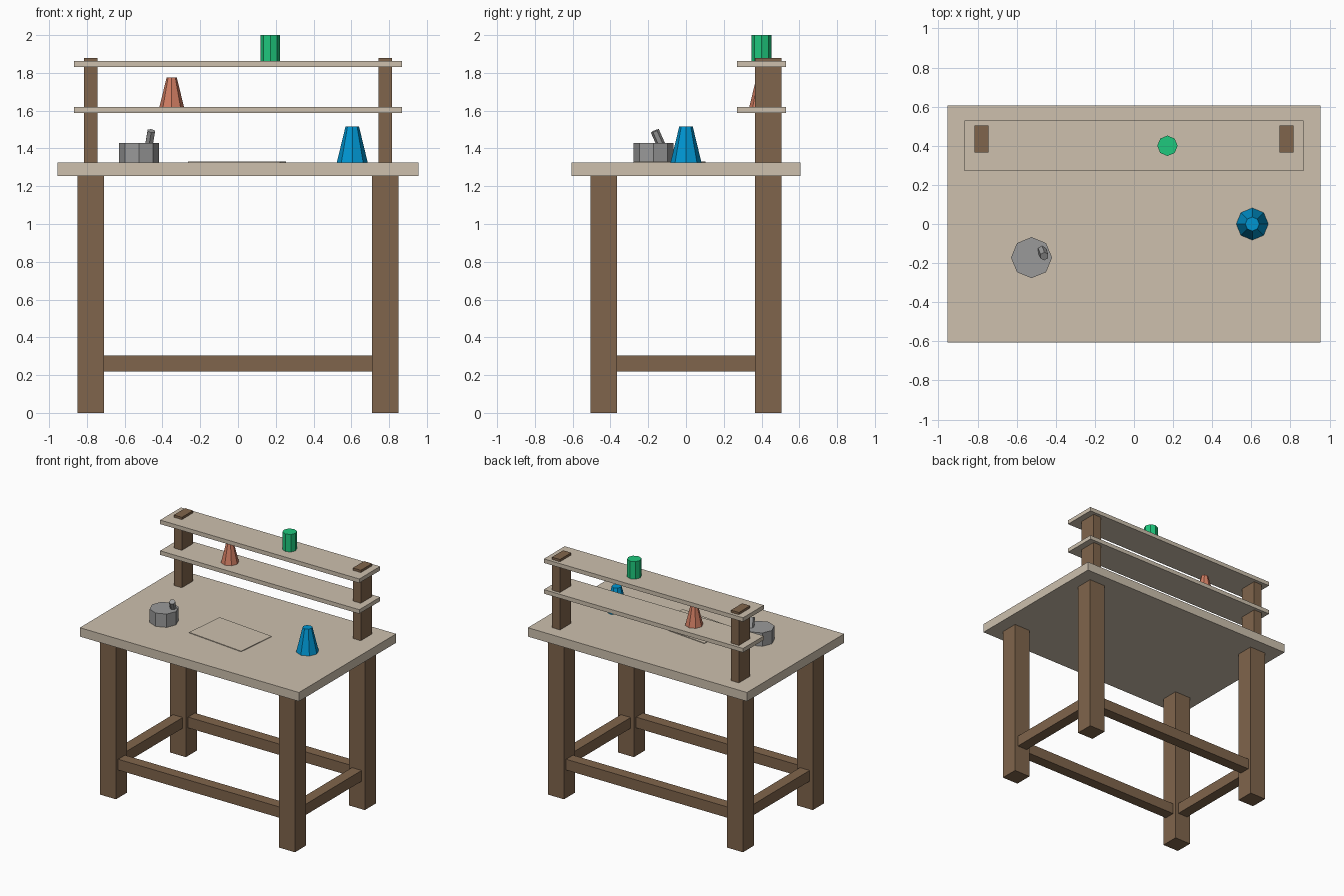
import bpy
from math import radians
from mathutils import Vector

if "Cube" in bpy.data.objects:
    bpy.data.objects.remove(bpy.data.objects["Cube"])


def material(name, srgb):
    m = bpy.data.materials.new(name)
    lin = [(c / 255 / 12.92) if c < 11 else ((c / 255 + 0.055) / 1.055) ** 2.4 for c in srgb]
    m.diffuse_color = (*lin, 1)
    m.use_nodes = True
    m.node_tree.nodes["Principled BSDF"].inputs["Base Color"].default_value = m.diffuse_color
    return m


DARK_WOOD = material("dark_wood", (128, 101, 76))
PALE_WOOD = material("pale_wood", (205, 192, 174))
GREY = material("grey_metal", (154, 154, 154))
BLUE = material("blue_glass", (0, 150, 210))
GREEN = material("green_glass", (30, 200, 125))
CLAY = material("red_clay", (208, 125, 98))


def finish(name, mat):
    ob = bpy.context.object
    ob.name = ob.data.name = name
    ob.data.materials.append(mat)
    return ob


def box(name, lo, hi, mat, turn=0):
    """Axis-aligned box between two corners, optionally turned about z."""
    lo, hi = Vector(lo), Vector(hi)
    bpy.ops.mesh.primitive_cube_add(size=1, location=(lo + hi) / 2)
    ob = finish(name, mat)
    for v in ob.data.vertices:
        v.co *= hi - lo
    ob.rotation_euler.z = radians(turn)
    return ob


def vessel(name, base, top, r1, r2, mat, sides=8):
    """Faceted cone or cylinder running from the base point to the top point."""
    base, top = Vector(base), Vector(top)
    axis = top - base
    bpy.ops.mesh.primitive_cone_add(vertices=sides, radius1=r1, radius2=r2,
                                    depth=axis.length, location=(base + top) / 2)
    ob = finish(name, mat)
    ob.rotation_euler = Vector((0, 0, 1)).rotation_difference(axis).to_euler()
    return ob


LX, LY, LEG, RAIL = 0.78, 0.435, 0.07, 0.0425   # leg centres and half widths
TOP = 1.325                                     # height of the work surface

# Table top
box("table_top", (-0.955, -0.605, 1.255), (0.955, 0.605, TOP), PALE_WOOD)

# Legs, lower rails and shelf posts
for sx, side in ((-1, "left"), (1, "right")):
    for sy, end in ((-1, "front"), (1, "back")):
        x, y = sx * LX, sy * LY
        box(f"{end}_{side}_leg", (x - LEG, y - LEG, 0), (x + LEG, y + LEG, 1.255), DARK_WOOD)
    box(f"{side}_rail", (x - RAIL, LEG - LY, 0.22), (x + RAIL, LY - LEG, 0.305), DARK_WOOD)
    box(f"{side}_shelf_post", (x - 0.035, LY - LEG, TOP), (x + 0.035, LY + LEG, 1.88), DARK_WOOD)
for sy, end in ((-1, "front"), (1, "back")):
    y = sy * LY
    box(f"{end}_rail", (LEG - LX, y - RAIL, 0.22), (LX - LEG, y + RAIL, 0.305), DARK_WOOD)

# Shelves
for name, z in (("lower_shelf", 1.588), ("upper_shelf", 1.83)):
    box(name, (-0.868, 0.27, z), (0.868, 0.53, z + 0.032), PALE_WOOD)

# Sheet lying on the table
box("paper_sheet", (-0.25, -0.255, TOP), (0.24, 0.08, TOP + 0.005), PALE_WOOD, turn=-5.7)

# Mortar and leaning pestle
vessel("mortar", (-0.524, -0.172, TOP), (-0.524, -0.172, 1.43), 0.105, 0.105, GREY)
vessel("pestle", (-0.478, -0.115, 1.38), (-0.459, -0.165, 1.493), 0.023, 0.023, GREY, sides=6)

# Bottles
vessel("blue_flask", (0.605, 0, TOP), (0.605, 0, 1.515), 0.082, 0.036, BLUE)
vessel("clay_flask", (-0.351, 0.4, 1.62), (-0.351, 0.4, 1.775), 0.065, 0.027, CLAY)
vessel("green_jar", (0.171, 0.4, 1.862), (0.171, 0.4, 2.0), 0.052, 0.052, GREEN)
